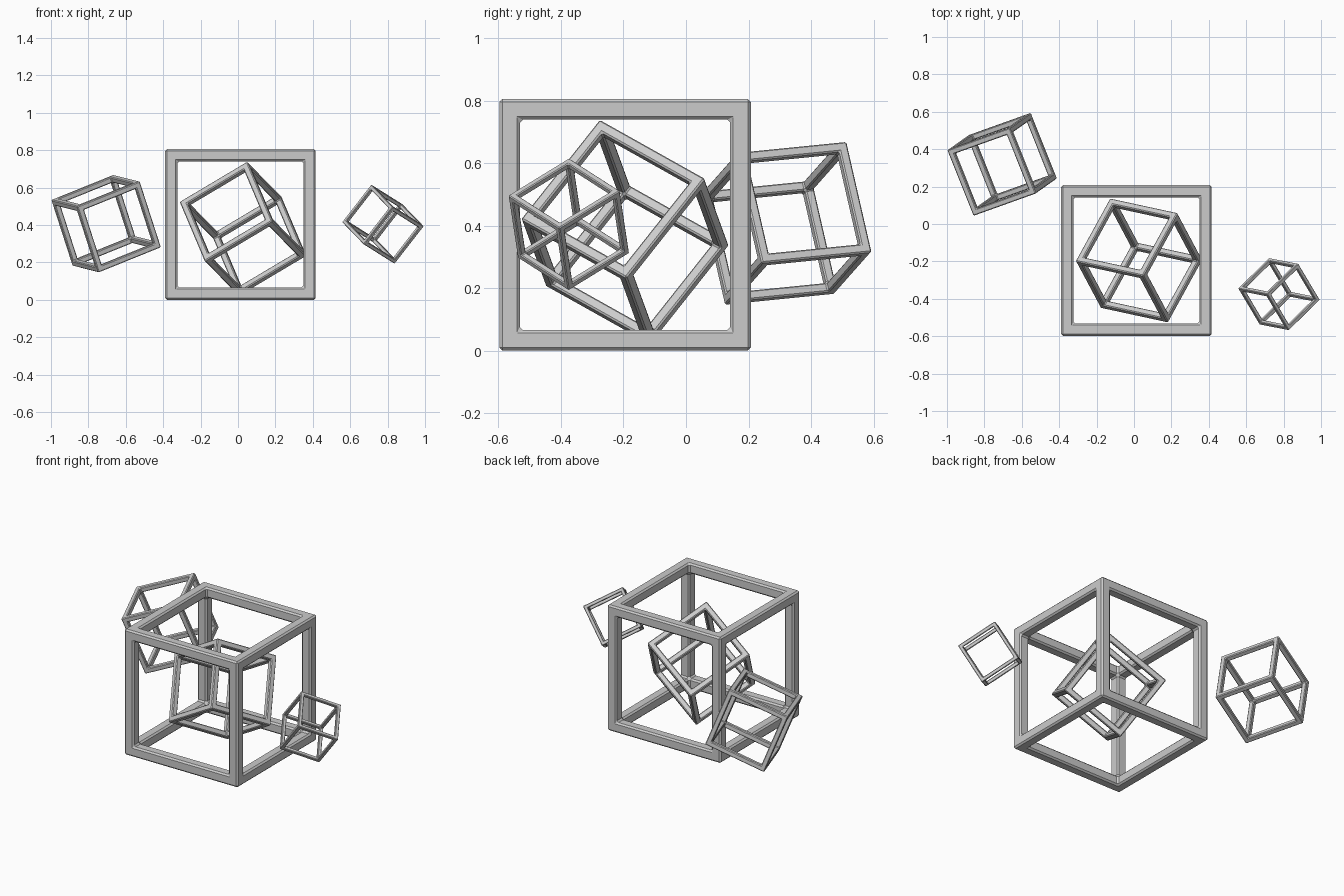
import bpy, bmesh
from itertools import product
from mathutils import Vector, Matrix

if "Cube" in bpy.data.objects:
    bpy.data.objects.remove(bpy.data.objects["Cube"])

BAR = 0.082      # bar thickness relative to cube size
CHAMFER = 0.012  # edge chamfer relative to cube size


def frame_mesh(name, size):
    """Open cube frame: a 3x3x3 grid of cells without face centres and core."""
    g = [-0.5, -0.5 + BAR, 0.5 - BAR, 0.5]
    cells = {c for c in product(range(3), repeat=3) if c.count(1) < 2}
    bm = bmesh.new()
    verts = {}

    def vert(key):
        if key not in verts:
            verts[key] = bm.verts.new([g[k] * size for k in key])
        return verts[key]

    for c in cells:
        for axis, side in product(range(3), (0, 1)):
            n = list(c)
            n[axis] += 2 * side - 1
            if tuple(n) in cells:
                continue
            u, v = (axis + 1) % 3, (axis + 2) % 3
            loop = []
            for du, dv in ((0, 0), (1, 0), (1, 1), (0, 1)):
                k = list(c)
                k[axis] += side
                k[u] += du
                k[v] += dv
                loop.append(vert(tuple(k)))
            bm.faces.new(loop if side else loop[::-1])
    mesh = bpy.data.meshes.new(name)
    bm.to_mesh(mesh)
    bm.free()
    return mesh


def cube_frame(name, size, centre, a=(1, 0, 0), b=(0, 1, 0)):
    """Place a frame with two of its edge directions along a and b."""
    obj = bpy.data.objects.new(name, frame_mesh(name, size))
    bpy.context.collection.objects.link(obj)
    x = Vector(a).normalized()
    z = x.cross(Vector(b)).normalized()
    y = z.cross(x)
    rot = Matrix((x, y, z)).transposed().to_4x4()
    obj.matrix_world = Matrix.Translation(centre) @ rot
    bev = obj.modifiers.new("chamfer", 'BEVEL')
    bev.width = CHAMFER * size
    bev.segments = 1
    bev.limit_method = 'ANGLE'
    return obj


# Large upright frame, with a tilted frame floating inside
cube_frame("large_cube_frame", 0.805, (0.013, -0.195, 0.4025))
cube_frame("inner_cube_frame", 0.428, (0.027, -0.195, 0.379),
           (-0.36, 0.078, -0.214), (0.193, 0.329, -0.179))

# Two tilted frames floating on either side
cube_frame("left_cube_frame", 0.38, (-0.705, 0.319, 0.407),
           (0.324, 0.116, 0.131), (0.146, -0.346, -0.032))
cube_frame("right_cube_frame", 0.256, (0.775, -0.375, 0.404),
           (-0.153, 0.03, -0.197), (0.114, -0.192, -0.118))
